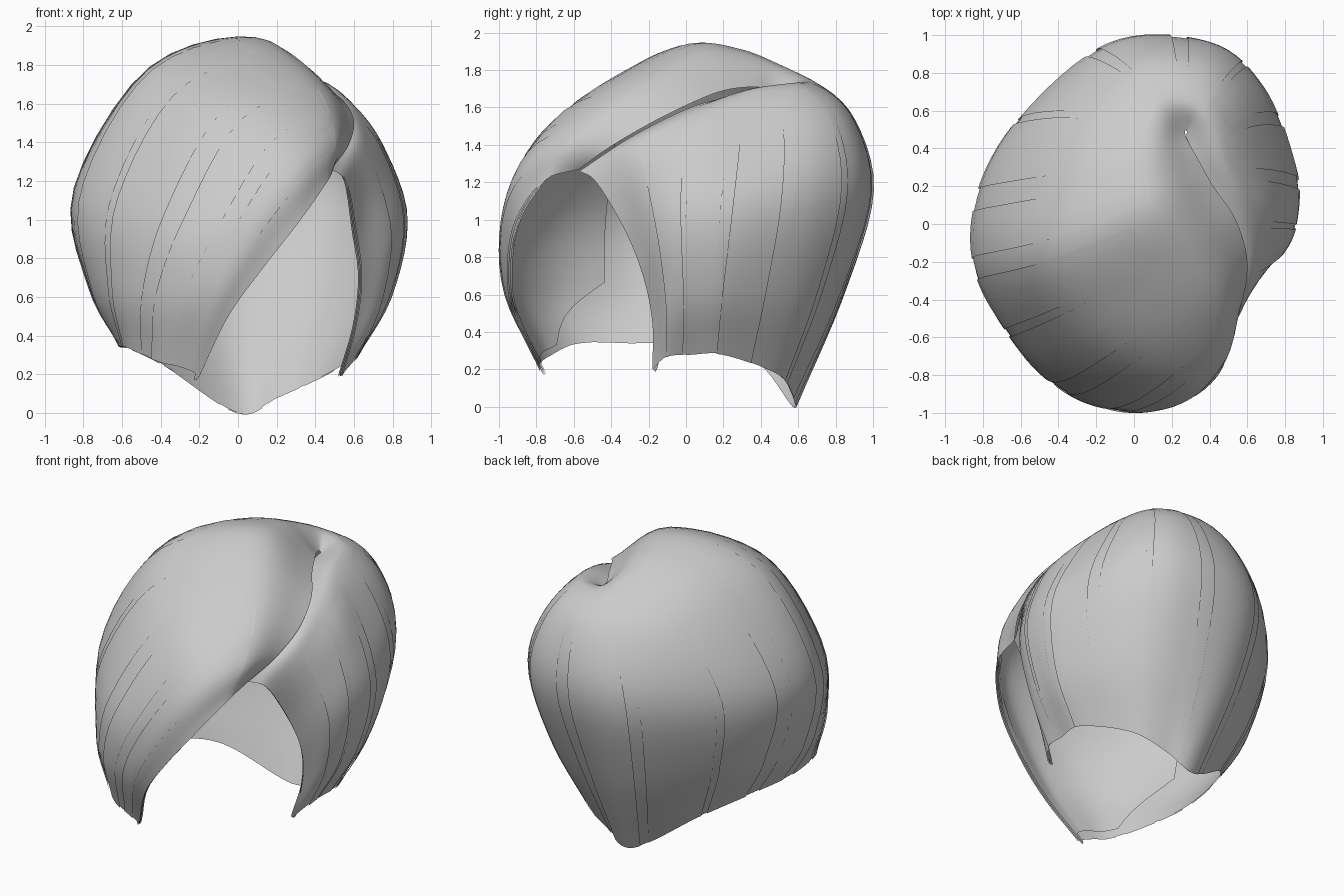
import bpy, random
from mathutils import Vector
from math import floor, sin, pi

random.seed(4)

# Guide strands, root to tip, six points each, running clockwise from the fringe edge
sweep = [  # fringe and left side, combed over the crown from the parting
    [(.49, -.57, 1.27), (.47, -.76, 1.21), (.325, -.91, 1.0), (.13, -.955, .75), (-.05, -.925, .50), (-.20, -.78, .19)],
    [(.57, -.42, 1.38), (.50, -.65, 1.42), (.31, -.88, 1.28), (.08, -.985, .98), (-.13, -.965, .62), (-.27, -.78, .23)],
    [(.60, -.20, 1.51), (.42, -.45, 1.64), (.06, -.75, 1.48), (-.22, -.92, 1.0), (-.38, -.87, .62), (-.42, -.73, .27)],
    [(.54, .02, 1.62), (.27, -.22, 1.81), (-.23, -.51, 1.64), (-.54, -.665, 1.1), (-.60, -.66, .65), (-.57, -.57, .34)],
    [(.42, .20, 1.69), (.10, .05, 1.94), (-.455, -.17, 1.77), (-.815, -.26, 1.15), (-.76, -.28, .65), (-.61, -.25, .34)],
]
back = [  # left rear and nape, fanning out from the whorl
    [(.33, .36, 1.71), (.05, .30, 1.91), (-.43, .22, 1.74), (-.815, .15, 1.15), (-.73, .14, .65), (-.55, .10, .33)],
    [(.28, .45, 1.70), (.07, .50, 1.83), (-.30, .60, 1.63), (-.59, .57, 1.15), (-.53, .49, .65), (-.37, .38, .24)],
    [(.27, .49, 1.69), (.16, .66, 1.75), (.01, .86, 1.56), (-.12, .955, 1.15), (-.10, .82, .62), (.0, .57, .0)],
    [(.28, .49, 1.68), (.32, .65, 1.73), (.37, .86, 1.55), (.40, .955, 1.15), (.32, .79, .60), (.20, .56, .08)],
]
side = [  # shorter right side, tucked under the parting
    [(.28, .44, 1.67), (.42, .56, 1.72), (.59, .69, 1.49), (.69, .71, 1.12), (.60, .61, .62), (.42, .48, .18)],
    [(.33, .28, 1.66), (.50, .33, 1.68), (.69, .34, 1.44), (.85, .30, 1.05), (.78, .24, .62), (.60, .20, .28)],
    [(.46, .05, 1.61), (.60, .06, 1.57), (.75, .05, 1.37), (.86, .03, 1.0), (.78, .03, .60), (.60, .02, .28)],
    [(.55, -.28, 1.45), (.64, -.26, 1.41), (.73, -.20, 1.20), (.79, -.14, .90), (.73, -.10, .55), (.60, -.10, .27)],
    [(.48, -.57, 1.26), (.56, -.48, 1.20), (.61, -.33, .95), (.64, -.23, .70), (.61, -.18, .45), (.54, -.18, .20)],
]
GUIDES = [[Vector(p) for p in g] for g in sweep + back + side]
NU = len(GUIDES) - 1


def spline(pts, t):
    n = len(pts) - 1
    i = max(0, min(n - 1, floor(t)))
    f = t - i
    b, c = pts[i], pts[i + 1]
    a = pts[i - 1] if i > 0 else b * 2 - c
    d = pts[i + 2] if i + 2 <= n else c * 2 - b
    return 0.5 * (2 * b + (c - a) * f + (2 * a - 5 * b + 4 * c - d) * f * f
                  + (3 * b - a - 3 * c + d) * f ** 3)


def surf(u, v, lift=0.0):
    """Point on the hair surface: u across the strands, v from root to tip (0-5)."""
    def at(u, v):
        return spline([spline(g, v) for g in GUIDES], u)
    p = at(u, v)
    if lift:
        e = 0.02
        n = (at(u + e, v) - at(u - e, v)).cross(at(u, v + e) - at(u, v - e))
        p = p + n.normalized() * lift
    return p


def sheet(verts, faces, nu, nv, fn):
    base = len(verts)
    for i in range(nu + 1):
        for j in range(nv + 1):
            verts.append(fn(i / nu, j / nv))
    for i in range(nu):
        for j in range(nv):
            a = base + i * (nv + 1) + j
            faces.append((a, a + nv + 1, a + nv + 2, a + 1))


def make(name, verts, faces):
    me = bpy.data.meshes.new(name)
    me.from_pydata(verts, [], faces)
    me.shade_smooth()
    ob = bpy.data.objects.new(name, me)
    bpy.context.collection.objects.link(ob)
    return ob


# Main hair shell
V, F = [], []
sheet(V, F, NU * 6, 30, lambda a, b: surf(a * NU, b * 5))
make("hair_shell", V, F)

# Inner lining behind the fringe, narrowing towards the tips
V, F = [], []
sheet(V, F, 16, 20, lambda a, b: surf(a * (3.6 - 1.3 * max(0, b - .75) / .25), 1.2 + 3.7 * b, -.025))
make("fringe_lining", V, F)


def clumps(name, specs):
    """Thin overlapping locks (u start, u width, v start, lift, tip overshoot)."""
    V, F = [], []
    for u0, w, v0, lift, over in specs:
        def lock(a, b):
            v = v0 + (5 + over * sin(pi * a) - v0) * b
            return surf(u0 + w * a, v, lift * min(1, b * 2.5) * (1 - 0.4 * b) + 1e-4)
        sheet(V, F, 6, 20, lock)
    make(name, V, F)


# Broad overlapping locks around the head
clumps("outer_locks", [(0.7 + k * 0.88, random.uniform(.55, .8), random.uniform(.9, 1.5),
                        random.uniform(.007, .012), 0) for k in range(13)])

# Layered locks rolled under along the two open front edges
clumps("fringe_edge_locks", [(0.0, .35 - k * .08, .3, -.012 * (k + 1), .1) for k in range(3)])
clumps("side_edge_locks", [(NU - .4 + k * .08, .4 - k * .08, .3, -.012 * (k + 1), .1) for k in range(3)])
